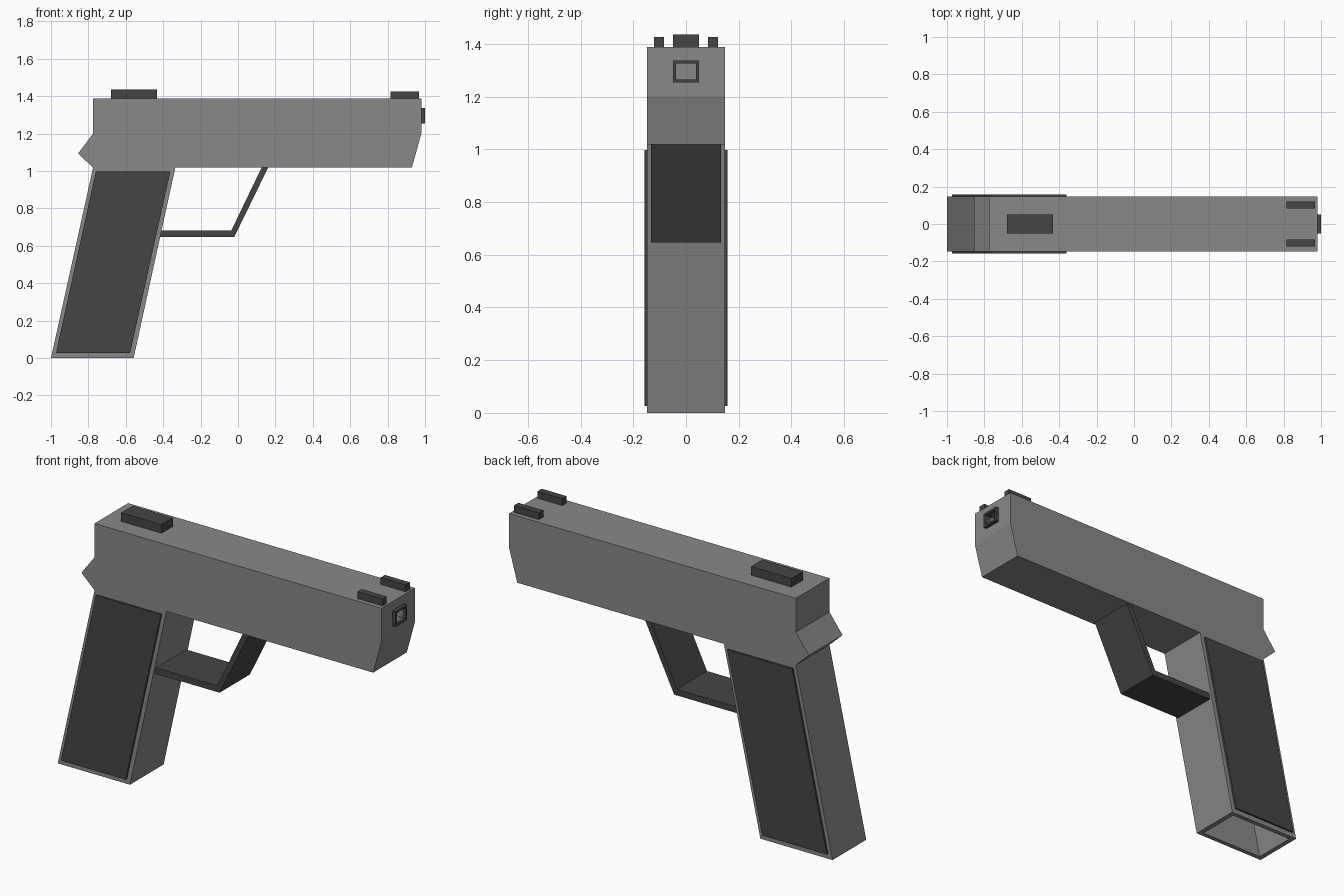
import bpy, bmesh
from mathutils import Vector

if "Cube" in bpy.data.objects:
    bpy.data.objects.remove(bpy.data.objects["Cube"])


def material(name, v):
    m = bpy.data.materials.new(name)
    m.diffuse_color = (v, v, v, 1)
    m.use_nodes = True
    m.node_tree.nodes["Principled BSDF"].inputs["Base Color"].default_value = m.diffuse_color
    return m


GREY = material("body_grey", 0.25)
DARK = material("dark_grey", 0.06)


def extrude(name, profile, y0, y1, mat):
    """Extrude an x-z outline from y0 to y1."""
    bm = bmesh.new()
    face = bm.faces.new([bm.verts.new((x, y0, z)) for x, z in profile])
    new = bmesh.ops.extrude_face_region(bm, geom=[face])["geom"]
    verts = [g for g in new if isinstance(g, bmesh.types.BMVert)]
    bmesh.ops.translate(bm, verts=verts, vec=Vector((0, y1 - y0, 0)))
    bmesh.ops.recalc_face_normals(bm, faces=bm.faces[:])
    mesh = bpy.data.meshes.new(name)
    bm.to_mesh(mesh)
    bm.free()
    mesh.materials.append(mat)
    ob = bpy.data.objects.new(name, mesh)
    bpy.context.collection.objects.link(ob)
    return ob


def block(name, x0, x1, y0, y1, z0, z1, mat):
    return extrude(name, [(x0, z0), (x1, z0), (x1, z1), (x0, z1)], y0, y1, mat)


def cut(ob, cutter):
    mod = ob.modifiers.new("cut", "BOOLEAN")
    mod.operation = "DIFFERENCE"
    mod.solver = "EXACT"
    mod.object = cutter
    cutter.hide_render = True
    cutter.hide_set(True)


# Slide and grip in one outline
body = extrude("body", [
    (-1.0, 0), (-0.558, 0), (-0.335, 1.018), (0.93, 1.018), (0.98, 1.2),
    (0.98, 1.387), (-0.775, 1.387), (-0.775, 1.2), (-0.855, 1.093),
    (-0.775, 1.018)], -0.147, 0.147, GREY)

# Hollow grip, open at the bottom
SLOPE = 0.222 / 1.018
well = extrude("grip_well_cutter", [
    (x + SLOPE * z, z) for x, z in
    ((-0.973, -0.1), (-0.585, -0.1), (-0.585, 0.9), (-0.973, 0.9))],
    -0.122, 0.122, GREY)
cut(body, well)

# Muzzle frame with a square bore running into the slide
muzzle = block("muzzle_frame", 0.96, 1.0, -0.05, 0.05, 1.253, 1.337, DARK)
bore = block("bore_cutter", 0.7, 1.1, -0.038, 0.038, 1.265, 1.325, GREY)
cut(body, bore)
cut(muzzle, bore)

# Grip panels
panel = [(-0.973, 0.027), (-0.577, 0.027), (-0.362, 0.997), (-0.76, 0.997)]
for side, s in (("right", -1), ("left", 1)):
    extrude("grip_panel_" + side, panel, s * 0.14, s * 0.158, DARK)
    # Front sight posts
    block("front_sight_" + side, 0.815, 0.968, s * 0.083, s * 0.121,
          1.38, 1.425, DARK)

# Rear sight
block("rear_sight", -0.68, -0.433, -0.05, 0.05, 1.38, 1.435, DARK)

# Trigger guard
extrude("trigger_guard", [
    (-0.418, 0.647), (-0.02, 0.647), (0.162, 1.02), (0.127, 1.02),
    (-0.036, 0.681), (-0.41, 0.681)], -0.132, 0.132, DARK)
